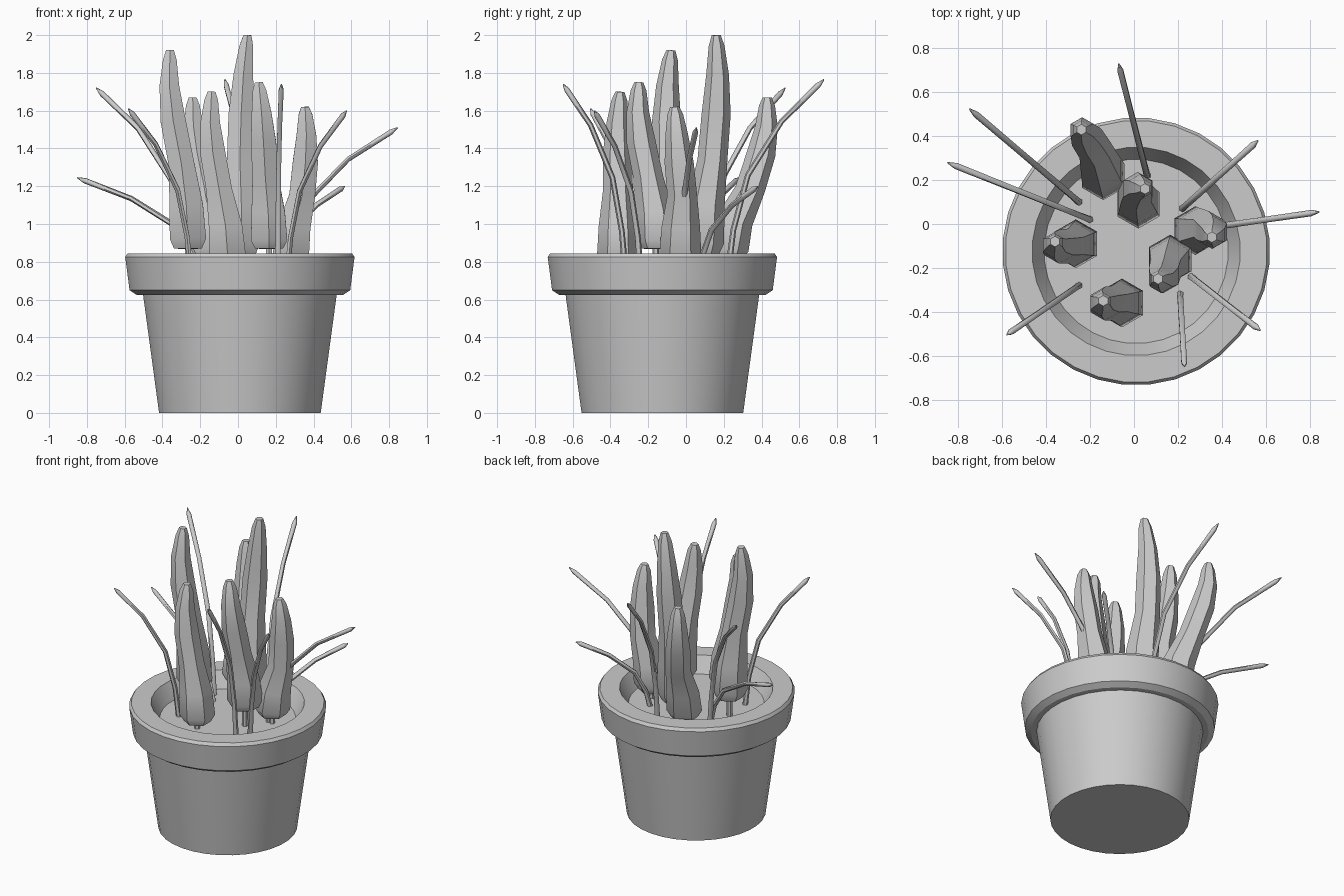
import bpy, bmesh, math
from mathutils import Vector

if "Cube" in bpy.data.objects:
    bpy.data.objects.remove(bpy.data.objects["Cube"])

CX, CY = 0.01, -0.125   # pot axis
SOIL = 0.74


def finish(name, bm, angle):
    bmesh.ops.recalc_face_normals(bm, faces=bm.faces[:])
    me = bpy.data.meshes.new(name)
    bm.to_mesh(me)
    bm.free()
    ob = bpy.data.objects.new(name, me)
    bpy.context.collection.objects.link(ob)
    bpy.ops.object.select_all(action='DESELECT')
    ob.select_set(True)
    bpy.context.view_layer.objects.active = ob
    bpy.ops.object.shade_smooth_by_angle(angle=math.radians(angle))


def tube(name, pts, radii, n=6, upright=0.0, angle=50):
    """Skin a path with n-sided rings, capped at both ends."""
    bm = bmesh.new()
    rings = []
    for k, p in enumerate(pts):
        t = (pts[min(k + 1, len(pts) - 1)] - pts[max(k - 1, 0)]).normalized()
        t = t.lerp(Vector((0, 0, 1)), upright).normalized()
        u = (Vector((1, 0, 0)) - t * t.x).normalized()
        v = t.cross(u)
        ring = []
        for i in range(n):
            a = 2 * math.pi * (i + 0.5) / n
            ring.append(bm.verts.new(p + radii[k] * (u * math.cos(a) + v * math.sin(a))))
        rings.append(ring)
    for a, b in zip(rings, rings[1:]):
        for i in range(n):
            j = (i + 1) % n
            bm.faces.new((a[i], a[j], b[j], b[i]))
    bm.faces.new(rings[0])
    bm.faces.new(rings[-1])
    finish(name, bm, angle)


# Pot with rim, sloping inner wall and flat soil: radius, height
profile = [(0.43, 0), (0.515, 0.625), (0.55, 0.625), (0.587, 0.65), (0.61, 0.825),
           (0.597, 0.845), (0.475, 0.845), (0.42, SOIL)]
tube("pot", [Vector((CX, CY, z)) for r, z in profile], [r for r, z in profile],
     n=32, upright=1.0, angle=30)

# Fleshy columns share one bulging outline: height fraction, radius
outline = [(0, .085), (.05, .111), (.22, .102), (.43, .079), (.64, .077),
           (.82, .06), (.95, .042), (1, .024)]
knots = (.15, .43, .75, 1)


def sway(f, stops):
    """Sideways position at height fraction f."""
    f = max(f, knots[0])
    for k in range(3):
        if f <= knots[k + 1]:
            s = (f - knots[k]) / (knots[k + 1] - knots[k])
            return Vector(stops[k]).lerp(Vector(stops[k + 1]), s)


# bottom, top, then x, y at each knot
columns = [
    (.84, 2.0, (.02, .09), (.01, .14), (.02, .17), (.05, .16)),
    (.82, 1.67, (-.14, .22), (-.18, .34), (-.235, .425), (-.24, .43)),
    (.87, 1.92, (-.265, -.09), (-.3, -.1), (-.365, -.105), (-.36, -.08)),
    (.79, 1.7, (-.055, -.36), (-.1, -.36), (-.15, -.365), (-.14, -.35)),
    (.87, 1.75, (.165, -.16), (.145, -.2), (.13, -.257), (.11, -.25)),
    (.8, 1.62, (.28, -.03), (.34, -.02), (.365, -.045), (.355, -.06)),
]
for k, (low, high, *stops) in enumerate(columns):
    x, y = stops[0]
    pts = [Vector((x, y, SOIL - .01)), Vector((x, y, low - .003))]   # thin stalk
    radii = [.018, .018]
    for f, r in outline:
        p = sway(f, stops)
        pts.append(Vector((p.x, p.y, low + f * (high - low))))
        radii.append(r)
    tube(f"column_{k + 1}", pts, radii, upright=0.5)

# Slender leaves share one arch: outward fraction, height fraction, radius
arch = [(0, 0, .017), (.06, .23, .015), (.21, .51, .015), (.56, .785, .014),
        (.94, .97, .015), (1, 1, .003)]
# foot x, y and tip x, y, z
leaves = [
    (-.25, .1, -.75, .525, 1.72), (-.2, .02, -.85, .28, 1.245),
    (-.25, -.28, -.58, -.505, 1.61), (.06, .22, -.07, .73, 1.765),
    (.22, .07, .565, .38, 1.2), (.25, -.03, .845, .055, 1.51),
    (.26, -.24, .575, -.485, 1.6), (.21, -.32, .23, -.65, 1.74),
]
for k, (x0, y0, x1, y1, z1) in enumerate(leaves):
    pts = [Vector((x0 + (x1 - x0) * o, y0 + (y1 - y0) * o, SOIL - .01 + (z1 - SOIL + .01) * h))
           for o, h, r in arch]
    tube(f"leaf_{k + 1}", pts, [a[2] for a in arch], angle=60)
